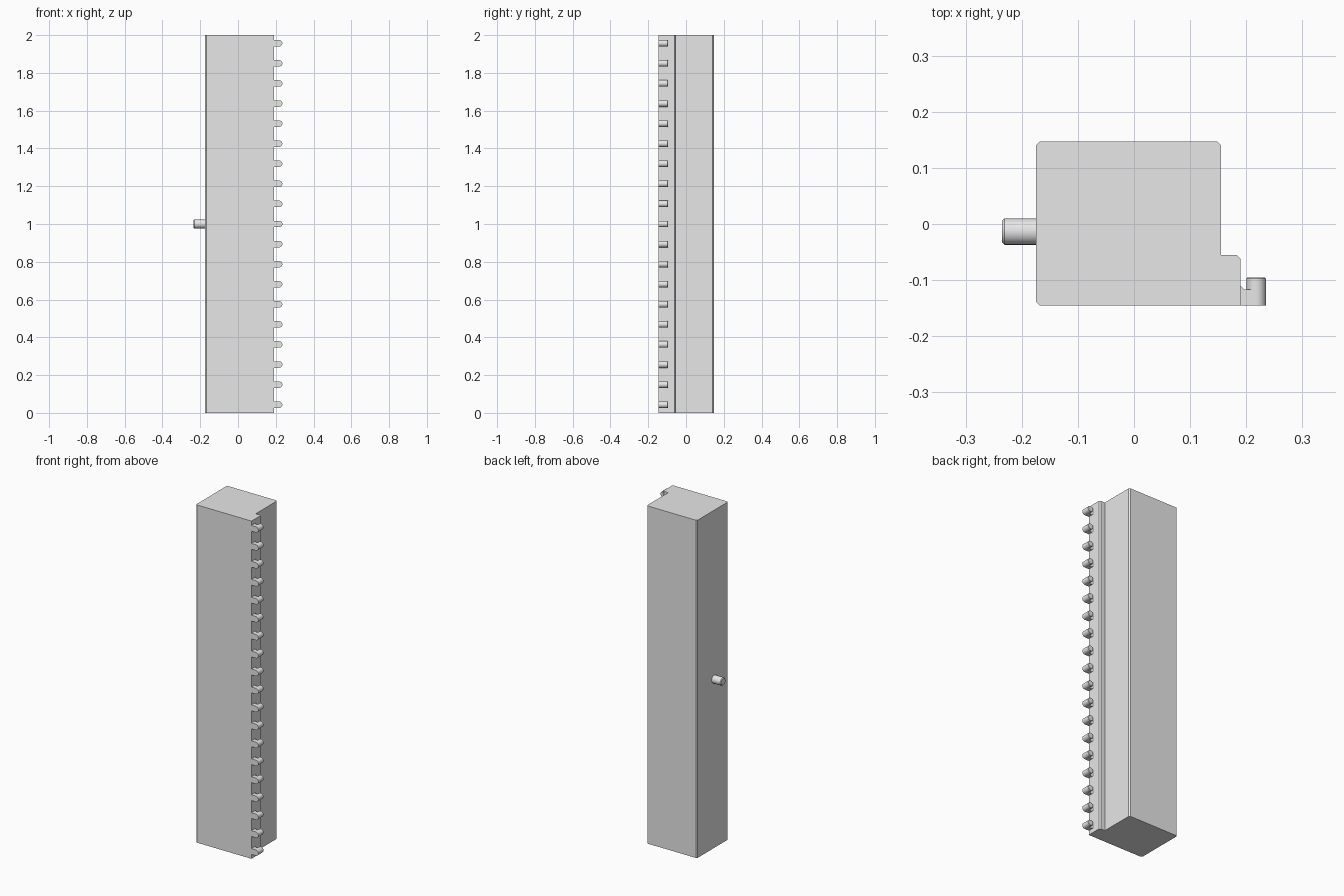
import bpy
import bmesh
import math
from mathutils import Matrix, Vector

cube = bpy.data.objects.get("Cube")
if cube:
    bpy.data.objects.remove(cube, do_unlink=True)

grey = bpy.data.materials.new("light_grey")
grey.use_nodes = True
grey.diffuse_color = (0.8, 0.8, 0.8, 1)
grey.node_tree.nodes["Principled BSDF"].inputs["Base Color"].default_value = (0.8, 0.8, 0.8, 1)

HEIGHT = 2.0
FRONT = -0.145


def make_object(name, bm, smooth=False):
    bmesh.ops.recalc_face_normals(bm, faces=bm.faces)
    mesh = bpy.data.meshes.new(name)
    bm.to_mesh(mesh)
    bm.free()
    mesh.materials.append(grey)
    obj = bpy.data.objects.new(name, mesh)
    bpy.context.collection.objects.link(obj)
    if smooth:
        bpy.ops.object.select_all(action="DESELECT")
        obj.select_set(True)
        bpy.context.view_layer.objects.active = obj
        bpy.ops.object.shade_smooth_by_angle(angle=math.radians(30))
    return obj


def extrude_profile(bm, points, z0, z1):
    """Raise a plan outline between two heights."""
    face = bm.faces.new([bm.verts.new((x, y, z0)) for x, y in points])
    raised = bmesh.ops.extrude_face_region(bm, geom=[face])
    verts = [v for v in raised["geom"] if isinstance(v, bmesh.types.BMVert)]
    bmesh.ops.translate(bm, verts=verts, vec=(0, 0, z1 - z0))


def add_pin(bm, start, end, radius, chamfer):
    """Round pin from start to end with a chamfered tip."""
    start, end = Vector(start), Vector(end)
    axis = end - start
    turn = axis.to_track_quat("Z", "Y").to_matrix().to_4x4()
    body = axis.length - chamfer
    for base, depth, tip in ((0, body, radius), (body, chamfer, radius - chamfer)):
        centre = start + axis.normalized() * (base + depth / 2)
        bmesh.ops.create_cone(bm, cap_ends=True, segments=32, radius1=radius,
                              radius2=tip, depth=depth,
                              matrix=Matrix.Translation(centre) @ turn)


# Long body with a stepped plan and chamfered upright edges
c = 0.007
bm = bmesh.new()
extrude_profile(bm, [
    (-0.175 + c, FRONT), (0.19, FRONT), (0.19, -0.055 - c), (0.19 - c, -0.055),
    (0.155, -0.055), (0.155, 0.147 - c), (0.155 - c, 0.147),
    (-0.175 + c, 0.147), (-0.175, 0.147 - c), (-0.175, FRONT + c),
], 0, HEIGHT)
make_object("body", bm)

# Row of hooks: a short arm with a round upright stud at its end
COUNT = 19
radius = 0.0172
bm = bmesh.new()
for i in range(COUNT):
    z = 1 + (i - (COUNT - 1) / 2) * 0.1063
    arm = [(0.185, FRONT), (0.218, FRONT), (0.218, -0.117),
           (0.197, -0.117), (0.19, -0.11), (0.185, -0.11)]
    extrude_profile(bm, arm, z - radius, z + radius)
    add_pin(bm, (0.2178, FRONT, z), (0.2178, -0.095, z), radius, 0.002)
make_object("hooks", bm, smooth=True)

# Side shaft
bm = bmesh.new()
add_pin(bm, (-0.17, -0.0135, 1), (-0.235, -0.0135, 1), 0.0235, 0.004)
make_object("side_shaft", bm, smooth=True)
